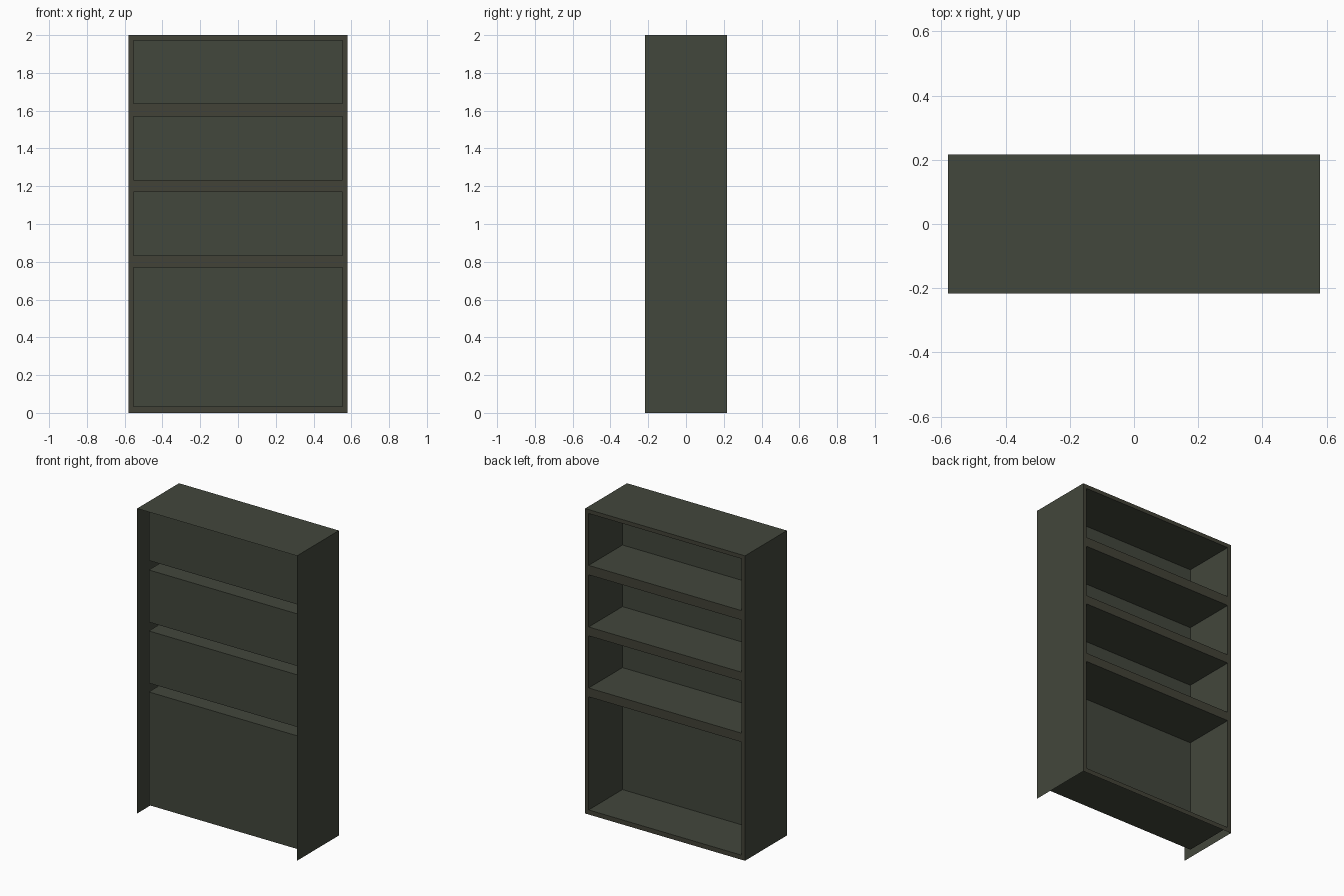
import bpy, bmesh
from mathutils import Vector

if "Cube" in bpy.data.objects:
    bpy.data.objects.remove(bpy.data.objects["Cube"])

W, D, H = 0.58, 0.217, 2.0          # half width, half depth, height
PW, PF = 0.554, -0.133              # pocket half width, pocket front plane
SHELVES = [(0.03, 0.772), (0.83, 1.172), (1.23, 1.572), (1.634, 1.974)]


def material(name, rgb):
    m = bpy.data.materials.new(name)
    m.diffuse_color = (*rgb, 1)
    m.use_nodes = True
    m.node_tree.nodes["Principled BSDF"].inputs["Base Color"].default_value = m.diffuse_color
    return m


green = material("dark olive green", (0.055, 0.063, 0.045))
brown = material("dark olive brown", (0.054, 0.054, 0.038))


def finish(name, bm, mat):
    me = bpy.data.meshes.new(name)
    bm.to_mesh(me)
    bm.free()
    me.materials.append(mat)
    ob = bpy.data.objects.new(name, me)
    bpy.context.collection.objects.link(ob)
    return ob


def open_box(name, lo, hi, open_sides, mat, inward=False):
    """Thin-walled box with the faces pointing along open_sides removed."""
    bm = bmesh.new()
    bmesh.ops.create_cube(bm, size=1)
    bm.normal_update()
    gone = [f for f in bm.faces
            if any(f.normal.dot(Vector(s)) > 0.9 for s in open_sides)]
    bmesh.ops.delete(bm, geom=gone, context='FACES')
    lo, hi = Vector(lo), Vector(hi)
    for v in bm.verts:
        v.co = (lo + hi) / 2 + v.co * (hi - lo)
    if inward:
        bmesh.ops.reverse_faces(bm, faces=bm.faces[:])
    return finish(name, bm, mat)


# Outer casing: two sides and a top, open at front, back and bottom
open_box("casing", (-W, -D, 0), (W, D, H),
         [(0, -1, 0), (0, 1, 0), (0, 0, -1)], green)

# Shelf compartments, open to the back, seen as raised boxes from the front
for i, (z0, z1) in enumerate(SHELVES):
    open_box(f"shelf_compartment_{i + 1}", (-PW, PF, z0), (PW, D, z1),
             [(0, 1, 0)], green, inward=True)

# Back frame: grid of cells with the compartment openings left out
xs = [-W, -PW, PW, W]
zs = [0] + [z for pair in SHELVES for z in pair] + [H]
bm = bmesh.new()
grid = [[bm.verts.new((x, D, z)) for x in xs] for z in zs]
for r in range(len(zs) - 1):
    for c in range(3):
        if c == 1 and r % 2 == 1:
            continue
        bm.faces.new((grid[r][c], grid[r + 1][c],
                      grid[r + 1][c + 1], grid[r][c + 1]))
finish("back_frame", bm, brown)
